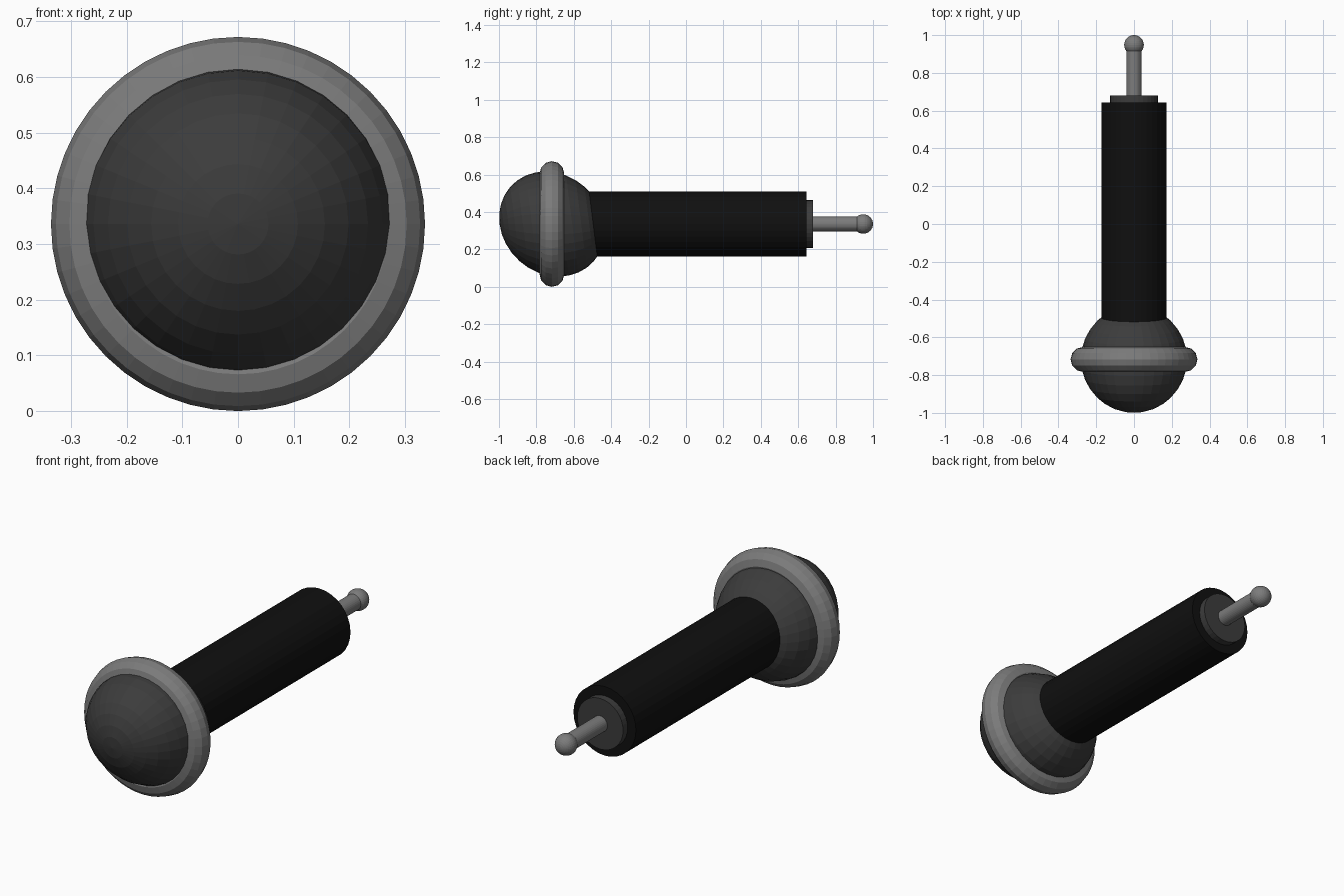
import bpy
import math
from mathutils import Matrix

if "Cube" in bpy.data.objects:
    bpy.data.objects.remove(bpy.data.objects["Cube"])

AXIS_Z = 0.336                       # height of the common axis
ALONG_Y = (-math.pi / 2, 0, 0)       # turns local z to +y


def material(name, value):
    m = bpy.data.materials.new(name)
    m.diffuse_color = (value, value, value, 1)
    m.use_nodes = True
    m.node_tree.nodes["Principled BSDF"].inputs["Base Color"].default_value = m.diffuse_color
    return m


black = material("black_grip", 0.005)
dark = material("dark_mesh", 0.045)
steel = material("steel_grey", 0.2)


def finish(name, mat):
    ob = bpy.context.object
    ob.name = name
    ob.data.materials.append(mat)
    bpy.ops.object.transform_apply(location=False, rotation=True, scale=True)
    return ob


def rod(name, radius, y0, y1, mat, sides=32):
    bpy.ops.mesh.primitive_cylinder_add(
        vertices=sides, radius=radius, depth=y1 - y0,
        location=(0, (y0 + y1) / 2, AXIS_Z), rotation=ALONG_Y)
    return finish(name, mat)


def ball(name, radius, y, mat, segments=32, rings=16):
    bpy.ops.mesh.primitive_uv_sphere_add(
        segments=segments, ring_count=rings, radius=radius,
        location=(0, y, AXIS_Z), rotation=ALONG_Y)
    return finish(name, mat)


# Round head, leaning slightly forward at the top
head = ball("head", 0.281, -0.716, dark)
lean = Matrix.Identity(4)
lean[1][2] = -0.125
head.data.transform(lean)

# Ring around the head
bpy.ops.mesh.primitive_torus_add(
    major_radius=0.27, minor_radius=0.066, major_segments=48, minor_segments=12,
    location=(0, -0.717, AXIS_Z), rotation=ALONG_Y)
finish("head_ring", steel)

# Handle and end cap
rod("handle", 0.173, -0.6, 0.643, black)
rod("end_cap", 0.127, 0.6, 0.679, dark)

# Stem with its ball tip
rod("stem", 0.04, 0.66, 0.95, steel)
ball("stem_tip", 0.052, 0.948, steel)
